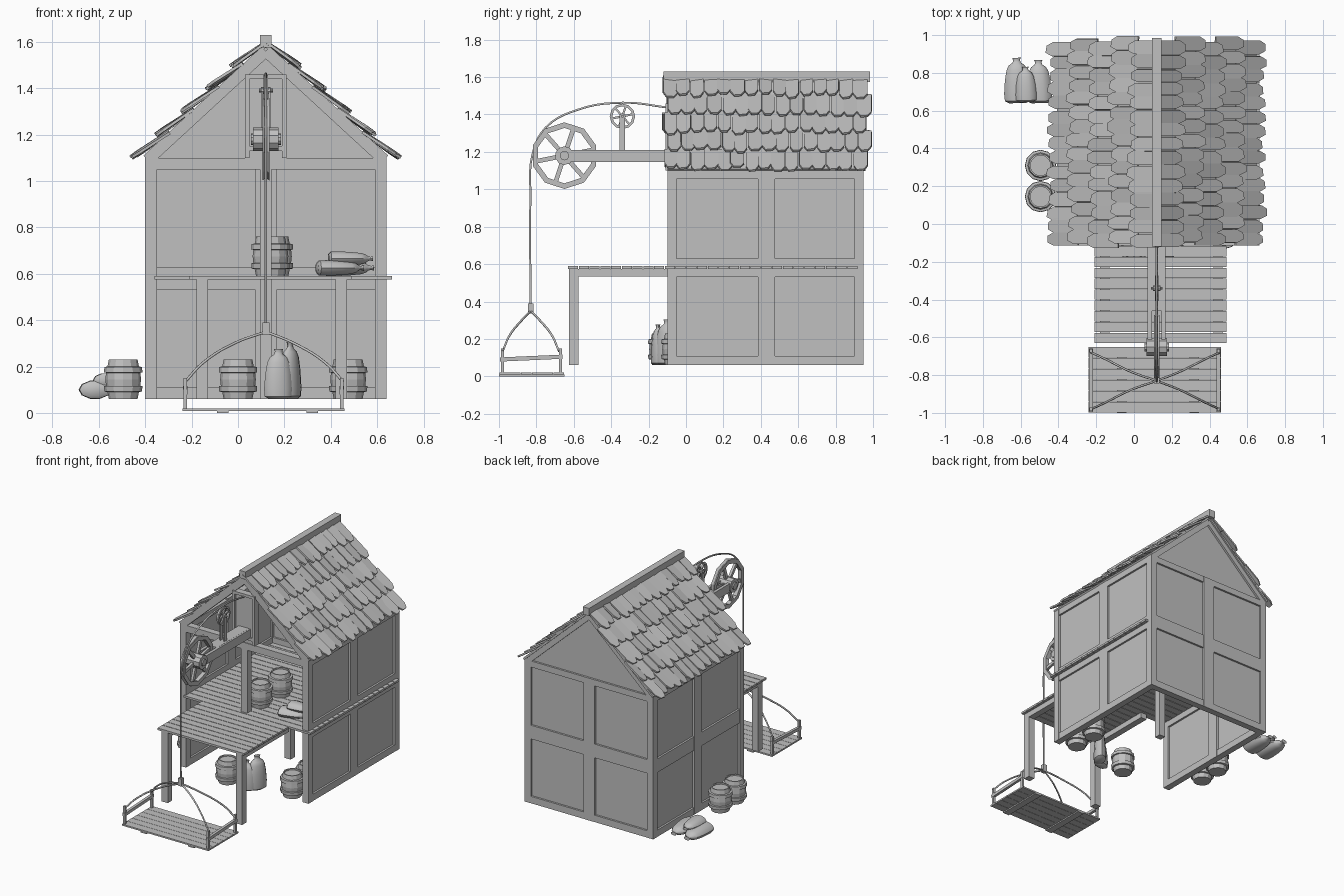
import bpy, bmesh, math, random
from mathutils import Matrix, Vector

random.seed(4)
cube = bpy.data.objects.get("Cube")
if cube:
    bpy.data.objects.remove(cube)

mat = bpy.data.materials.new("plain grey")
mat.use_nodes = True
GREY = (0.53, 0.53, 0.53, 1)
mat.diffuse_color = GREY
mat.node_tree.nodes["Principled BSDF"].inputs["Base Color"].default_value = GREY


def finish(bm, name):
    bmesh.ops.recalc_face_normals(bm, faces=bm.faces)
    mesh = bpy.data.meshes.new(name)
    bm.to_mesh(mesh)
    bm.free()
    mesh.materials.append(mat)
    ob = bpy.data.objects.new(name, mesh)
    bpy.context.collection.objects.link(ob)
    return ob


def box(bm, x0, x1, y0, y1, z0, z1):
    m = Matrix.Translation(((x0 + x1) / 2, (y0 + y1) / 2, (z0 + z1) / 2))
    bmesh.ops.create_cube(bm, size=1, matrix=m @ Matrix.Diagonal((x1 - x0, y1 - y0, z1 - z0, 1)))


def beam(bm, a, b, w, d):
    """Box from a to b, w across horizontally and d in the upright direction."""
    a, b = Vector(a), Vector(b)
    m = Matrix.Translation((a + b) / 2) @ (b - a).to_track_quat('Z', 'Y').to_matrix().to_4x4()
    bmesh.ops.create_cube(bm, size=1, matrix=m @ Matrix.Diagonal((w, d, (b - a).length, 1)))


def prism(bm, outline, m, depth):
    lo = [bm.verts.new(m @ Vector((u, v, 0))) for u, v in outline]
    hi = [bm.verts.new(m @ Vector((u, v, depth))) for u, v in outline]
    bm.faces.new(lo)
    bm.faces.new(hi)
    for i in range(len(lo)):
        j = (i + 1) % len(lo)
        bm.faces.new((lo[i], lo[j], hi[j], hi[i]))


def lathe(bm, profile, sides, m, closed=False):
    rings = [[bm.verts.new(m @ Vector((r * math.cos(k * math.tau / sides),
                                       r * math.sin(k * math.tau / sides), z)))
              for k in range(sides)] for r, z in profile]
    pairs = list(zip(rings, rings[1:] + rings[:1])) if closed else list(zip(rings, rings[1:]))
    for p, q in pairs:
        for k in range(sides):
            j = (k + 1) % sides
            bm.faces.new((p[k], p[j], q[j], q[k]))
    if not closed:
        bm.faces.new(rings[0])
        bm.faces.new(rings[-1])


def rope(name, pts, r=0.006):
    cu = bpy.data.curves.new(name, 'CURVE')
    cu.dimensions = '3D'
    cu.bevel_depth, cu.bevel_resolution, cu.resolution_u = r, 1, 5
    sp = cu.splines.new('BEZIER')
    sp.bezier_points.add(len(pts) - 1)
    for bp, p in zip(sp.bezier_points, pts):
        bp.co = p
        bp.handle_left_type = bp.handle_right_type = 'AUTO'
    cu.use_fill_caps = True
    cu.materials.append(mat)
    bpy.context.collection.objects.link(bpy.data.objects.new(name, cu))


CX, XL, XR, YF, YB = 0.12, -0.40, 0.64, -0.10, 0.95
GROUND, DECK, EAVE, APEX, P = 0.06, 0.59, 1.10, 1.58, 0.05
RAILS = [(GROUND, 0.11), (0.53, 0.63), (1.055, EAVE)]

# side walls: stiles, rails and a recessed panel
for name, x0 in (("right_wall", XL), ("left_wall", XR - P)):
    bm = bmesh.new()
    for y0, y1 in ((YF, YF + P), (0.385, 0.475), (YB - P, YB)):
        box(bm, x0, x0 + P, y0, y1, GROUND, EAVE + 0.01)
    for z0, z1 in RAILS:
        box(bm, x0 + 0.001, x0 + P - 0.001, YF + 0.01, YB - 0.01, z0, z1)
    box(bm, x0 + 0.015, x0 + P - 0.015, YF + 0.01, YB - 0.01, GROUND + 0.01, EAVE)
    finish(bm, name)

# back wall with gable
bm = bmesh.new()
box(bm, 0.075, 0.165, YB - P, YB, GROUND, EAVE)
for z0, z1 in RAILS:
    box(bm, XL + 0.01, XR - 0.01, YB - P + 0.001, YB - 0.001, z0, z1)
back = Matrix.Translation((0, YB - 0.015, 0)) @ Matrix.Rotation(math.pi / 2, 4, 'X')
prism(bm, [(XL + 0.01, GROUND + 0.01), (XR - 0.01, GROUND + 0.01), (XR - 0.01, EAVE),
           (CX, APEX), (XL + 0.01, EAVE)], back, 0.02)
finish(bm, "back_wall")

# front and back rafters with tie beam
bm = bmesh.new()
for y in (YF + P / 2, YB - P / 2):
    for s in (-1, 1):
        beam(bm, (CX + s * 0.51, y, EAVE - 0.01), (CX, y, APEX - 0.02), P, 0.05)
box(bm, XL + 0.01, XR - 0.01, YF, YF + P, 1.05, EAVE)
finish(bm, "gable_frames")

# posts inside the open front
bm = bmesh.new()
box(bm, CX - 0.025, CX + 0.025, YF, YF + P, DECK, 1.06)
box(bm, CX - 0.025, CX + 0.025, 0.40, 0.45, GROUND, DECK)
finish(bm, "middle_posts")

# framed board behind the hoist beam
bm = bmesh.new()
box(bm, 0.045, 0.195, YF + 0.005, YF + 0.03, EAVE, 1.45)
for x in (0.03, 0.19):
    box(bm, x, x + 0.02, YF - 0.01, YF + 0.04, EAVE, 1.46)
for z in (1.13, 1.44):
    box(bm, 0.03, 0.21, YF - 0.009, YF + 0.04, z, z + 0.02)
finish(bm, "hoist_board")

# plank floor running out to the landing
bm = bmesh.new()
N = 27
for i in range(N):
    y = -0.63 + i * 1.55 / N
    x0, x1 = (-0.21, 0.49) if y < YF - 0.03 else (XL + 0.04, 0.665)
    box(bm, x0, x1, y, y + 1.55 / N - 0.004, DECK - 0.015, DECK)
finish(bm, "floor_planks")

# landing legs and side beams
bm = bmesh.new()
for x in (-0.18, 0.42):
    box(bm, x, x + P, -0.625, -0.575, GROUND, DECK - 0.015)
    box(bm, x + 0.001, x + P - 0.001, -0.62, YF + 0.02, 0.535, DECK - 0.015)
finish(bm, "landing_frame")

# roof: boards, overlapping shingles and ridge
SLOPE = math.atan(0.92)
shingles, boards = bmesh.new(), bmesh.new()
for s in (-1, 1):
    down = Vector((s * math.cos(SLOPE), 0, -math.sin(SLOPE)))
    out = Vector((s * math.sin(SLOPE), 0, math.cos(SLOPE)))
    top = Vector((CX, 0.43, APEX + 0.005))
    beam(boards, top, top + down * 0.71, 1.06, 0.015)
    for row in range(5):
        for i in range(15):
            w = 0.035 + random.uniform(-0.002, 0.004)
            y = -0.515 + i * 0.0725 + (row % 2) * 0.022 + random.uniform(-0.006, 0.006)
            n = 0.185 + random.uniform(-0.014, 0.014)
            tilt = 0.15 + random.uniform(-0.035, 0.035)
            d = down * math.cos(tilt) + out * math.sin(tilt)
            lean, roll = random.uniform(-0.06, 0.06), random.uniform(-0.12, 0.12)
            side = (Vector((0, 1, 0)) + d * lean + out * roll).normalized()
            normal = side.cross(d).normalized() * s
            m = Matrix((side, d, normal)).transposed().to_4x4()
            m.translation = top + down * (row * 0.145 - 0.02) + out * 0.012 + Vector((0, y, 0))
            prism(shingles, [(-w, 0), (w, 0), (w, n - 0.04), (w * 0.5, n - 0.004),
                             (-w * 0.5, n), (-w, n - 0.04)], m, 0.012)
finish(shingles, "roof_shingles")
finish(boards, "roof_boards")
bm = bmesh.new()
box(bm, CX - 0.025, CX + 0.025, -0.12, 0.985, 1.575, 1.63)
finish(bm, "ridge_beam")


# hoist wheels: rim, hub and spokes, axle along x
def wheel(name, y, z, r, rim, width, hub, hub_half, sides):
    bm = bmesh.new()
    m = Matrix.Translation((CX, y, z)) @ Matrix.Rotation(math.pi / 2, 4, 'Y')
    h = width / 2
    lathe(bm, [(r, -h), (r - rim * 0.4, 0), (r, h), (r - rim, h), (r - rim, -h)], sides, m, True)
    lathe(bm, [(hub, -hub_half), (hub, hub_half)], 10, m)
    lathe(bm, [(hub / 2, -hub_half - 0.01), (hub / 2, hub_half + 0.01)], 10, m)
    o = Vector((CX, y, z))
    for k in range(6):
        a = k * math.tau / 6 + 0.2
        c = Vector((0, math.cos(a), math.sin(a)))
        beam(bm, o, o + c * (r - rim * 0.6), width * 0.6, rim * 0.8)
    finish(bm, name)


wheel("large_wheel", -0.65, 1.18, 0.178, 0.03, 0.03, 0.05, 0.055, 10)
wheel("small_wheel", -0.34, 1.39, 0.068, 0.014, 0.02, 0.016, 0.02, 12)

# hoist arm with cheeks and wheel fork
bm = bmesh.new()
box(bm, 0.085, 0.155, -0.46, YF + 0.02, 1.145, 1.21)
for x in (0.072, 0.146):
    box(bm, x, x + 0.022, -0.66, YF + 0.019, 1.146, 1.209)
for x in (0.1, 0.132):
    box(bm, x, x + 0.008, -0.355, -0.325, 1.2, 1.4)
finish(bm, "hoist_arm")

rope("hoist_rope", [(CX, y, z) for y, z in (
    (0.0, 1.42), (-0.12, 1.44), (-0.34, 1.463), (-0.58, 1.425), (-0.75, 1.33), (-0.82, 1.19),
    (-0.832, 0.95), (-0.83, 0.36))])

# lifting tray: planks, battens, corner posts and end rails
bm = bmesh.new()
for i in range(6):
    y = -0.998 + i * 0.058
    box(bm, -0.24, 0.46, y, y + 0.056, 0.009, 0.02)
for x in (-0.09, 0.295):
    box(bm, x, x + 0.05, -1.0, -0.65, 0, 0.0095)
for x in (-0.235, 0.44):
    for y in (-0.99, -0.68):
        box(bm, x, x + 0.015, y, y + 0.018, 0.02, 0.15)
    beam(bm, (x + 0.0075, -0.995, 0.09), (x + 0.0075, -0.66, 0.105), 0.02, 0.022)
finish(bm, "lifting_tray")
bm = bmesh.new()
box(bm, CX - 0.015, CX + 0.015, -0.845, -0.815, 0.335, 0.39)
finish(bm, "rope_block")
for sx in (-1, 1):
    for sy in (-1, 1):
        rope("tray_rope", [(CX - 0.007 * (t > 0.1) + sx * 0.34 * t, -0.83 + sy * 0.15 * u, z)
                           for t, u, z in ((0, 0, 0.35), (0.38, 0.32, 0.3),
                                           (0.78, 0.77, 0.215), (1, 1, 0.135))], 0.006)

# barrels
BARREL = [(0.062, 0), (0.068, 0.03), (0.081, 0.032), (0.083, 0.055), (0.074, 0.057), (0.077, 0.085),
          (0.074, 0.113), (0.083, 0.115), (0.081, 0.138), (0.068, 0.14), (0.062, 0.17),
          (0.054, 0.17), (0.054, 0.16)]
bm = bmesh.new()
for x, y, z in ((-0.495, 0.31, GROUND), (-0.495, 0.145, GROUND), (0, -0.12, GROUND),
                (0.475, -0.05, GROUND), (0.475, 0.13, GROUND),
                (0.14, 0.06, DECK), (0.155, 0.27, DECK)):
    lathe(bm, BARREL, 12, Matrix.Translation((x, y, z)))
finish(bm, "barrels")

# filled sacks: outside lying, upstairs lying, under the landing standing
SACK = [(0.045, 0), (0.068, 0.012), (0.071, 0.05), (0.065, 0.12), (0.055, 0.175), (0.042, 0.2),
        (0.021, 0.215), (0.018, 0.228), (0.023, 0.24)]
bm = bmesh.new()


def sack(x, y, z, turn, lie=True, size=1.0):
    m = Matrix.Translation((x, y, z)) @ Matrix.Rotation(turn, 4, 'Z')
    if lie:
        m = m @ Matrix.Rotation(-math.pi / 2, 4, 'X')
    lathe(bm, SACK, 10, m @ Matrix.Diagonal((size, 0.58 * size, size, 1)))


for x, z, y, size in ((-0.615, 0.1, 0.64, 1), (-0.5, 0.1, 0.64, 0.95), (-0.57, 0.14, 0.645, 0.78)):
    sack(x, y, z, 0.03, size=size)
sack(0.34, 0.0, DECK + 0.035, -1.4, size=0.85)
sack(0.37, 0.09, DECK + 0.035, -1.6, size=0.9)
sack(0.39, 0.04, DECK + 0.075, -1.5, size=0.8)
sack(0.175, -0.15, GROUND, 0.2, lie=False, size=0.9)
sack(0.225, -0.1, GROUND, 1.1, lie=False, size=1.02)
sacks = finish(bm, "sacks")
bpy.context.view_layer.objects.active = sacks
sacks.select_set(True)
bpy.ops.object.shade_smooth_by_angle(angle=math.radians(40))
